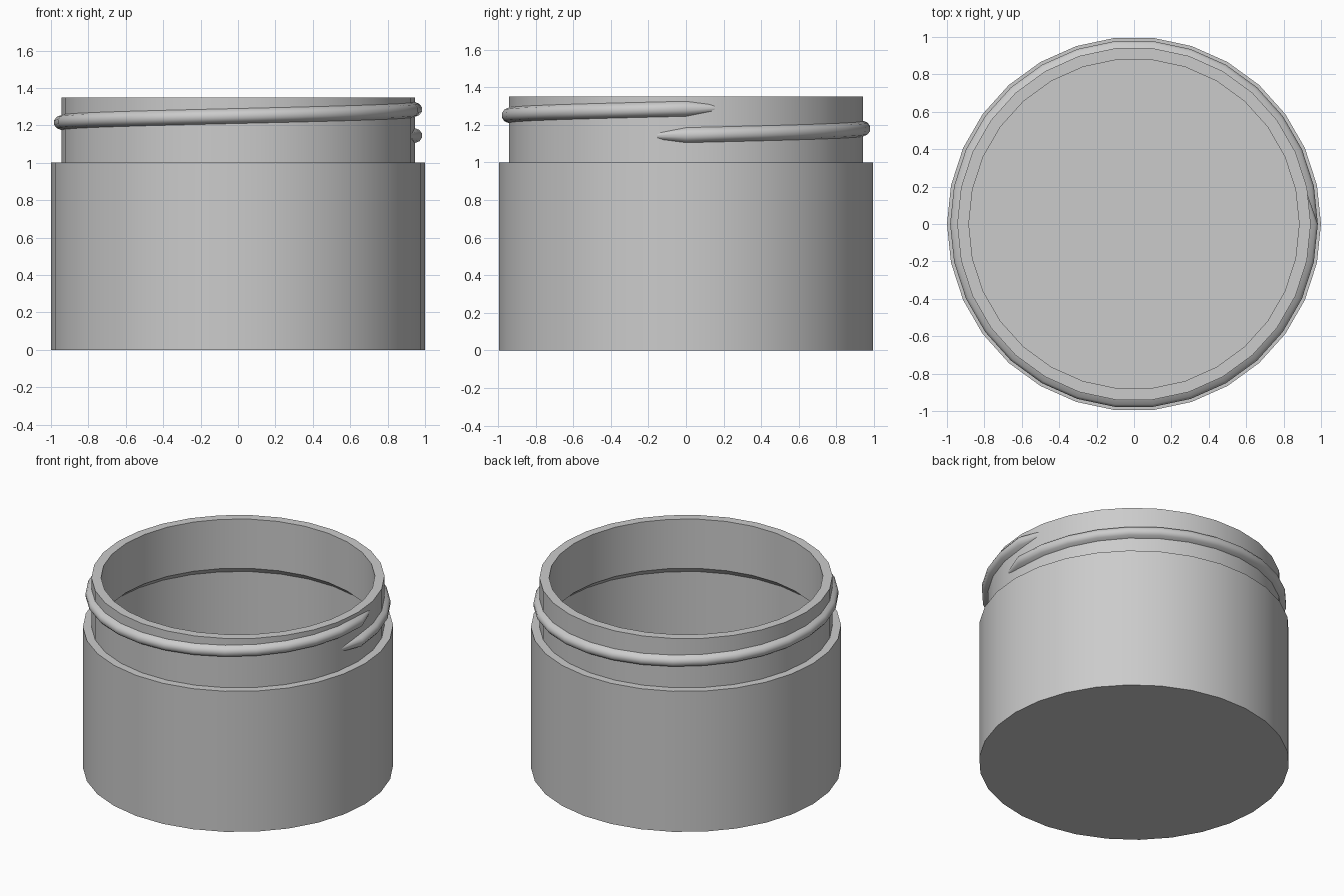
import bpy, bmesh, math

if "Cube" in bpy.data.objects:
    bpy.data.objects.remove(bpy.data.objects["Cube"])

SIDES = 30
STEP = 2 * math.pi / SIDES

grey = bpy.data.materials.new("plain grey")
grey.diffuse_color = (0.6, 0.6, 0.6, 1)
grey.use_nodes = True
grey.node_tree.nodes["Principled BSDF"].inputs["Base Color"].default_value = grey.diffuse_color


def finish(bm, name, angle):
    bmesh.ops.recalc_face_normals(bm, faces=bm.faces)
    mesh = bpy.data.meshes.new(name)
    bm.to_mesh(mesh)
    bm.free()
    mesh.materials.append(grey)
    obj = bpy.data.objects.new(name, mesh)
    bpy.context.collection.objects.link(obj)
    bpy.ops.object.select_all(action='DESELECT')
    obj.select_set(True)
    bpy.context.view_layer.objects.active = obj
    bpy.ops.object.shade_smooth_by_angle(angle=math.radians(angle))
    return obj


def ring(bm, r, z):
    return [bm.verts.new((r * math.cos(i * STEP), r * math.sin(i * STEP), z))
            for i in range(SIDES)]


# Jar: outer wall, shoulder, neck, rim, inner neck, undercut, inner wall
profile = [(1, 0), (1, 1), (0.945, 1), (0.945, 1.35), (0.883, 1.35),
           (0.883, 1.0), (0.94, 0.95), (0.94, 0.06)]
bm = bmesh.new()
rings = [ring(bm, r, z) for r, z in profile]
for a, b in zip(rings, rings[1:]):
    for i in range(SIDES):
        j = (i + 1) % SIDES
        bm.faces.new((a[i], a[j], b[j], b[i]))
bm.faces.new(rings[0])    # underside
bm.faces.new(rings[-1])   # inside floor
finish(bm, "jar", 30)

# Screw thread: one full turn, with an extra tapered step at each end
section = [(0.93, -0.046), (0.97, -0.03), (0.983, -0.012),
           (0.983, 0.012), (0.97, 0.03), (0.93, 0.046)]
bm = bmesh.new()
loops = []
for k in range(-1, SIDES + 2):
    z0 = 1.145 + 0.14 * k / SIDES
    end = k < 0 or k > SIDES
    loop = []
    for r, dz in section:
        if end:
            r, dz = 0.93 + (r - 0.93) * 0.1, dz * 0.35
        loop.append(bm.verts.new((r * math.cos(k * STEP),
                                  r * math.sin(k * STEP), z0 + dz)))
    loops.append(loop)
n = len(section)
for a, b in zip(loops, loops[1:]):
    for i in range(n):
        j = (i + 1) % n
        bm.faces.new((a[i], a[j], b[j], b[i]))
bm.faces.new(loops[0])
bm.faces.new(loops[-1])
finish(bm, "screw_thread", 50)
